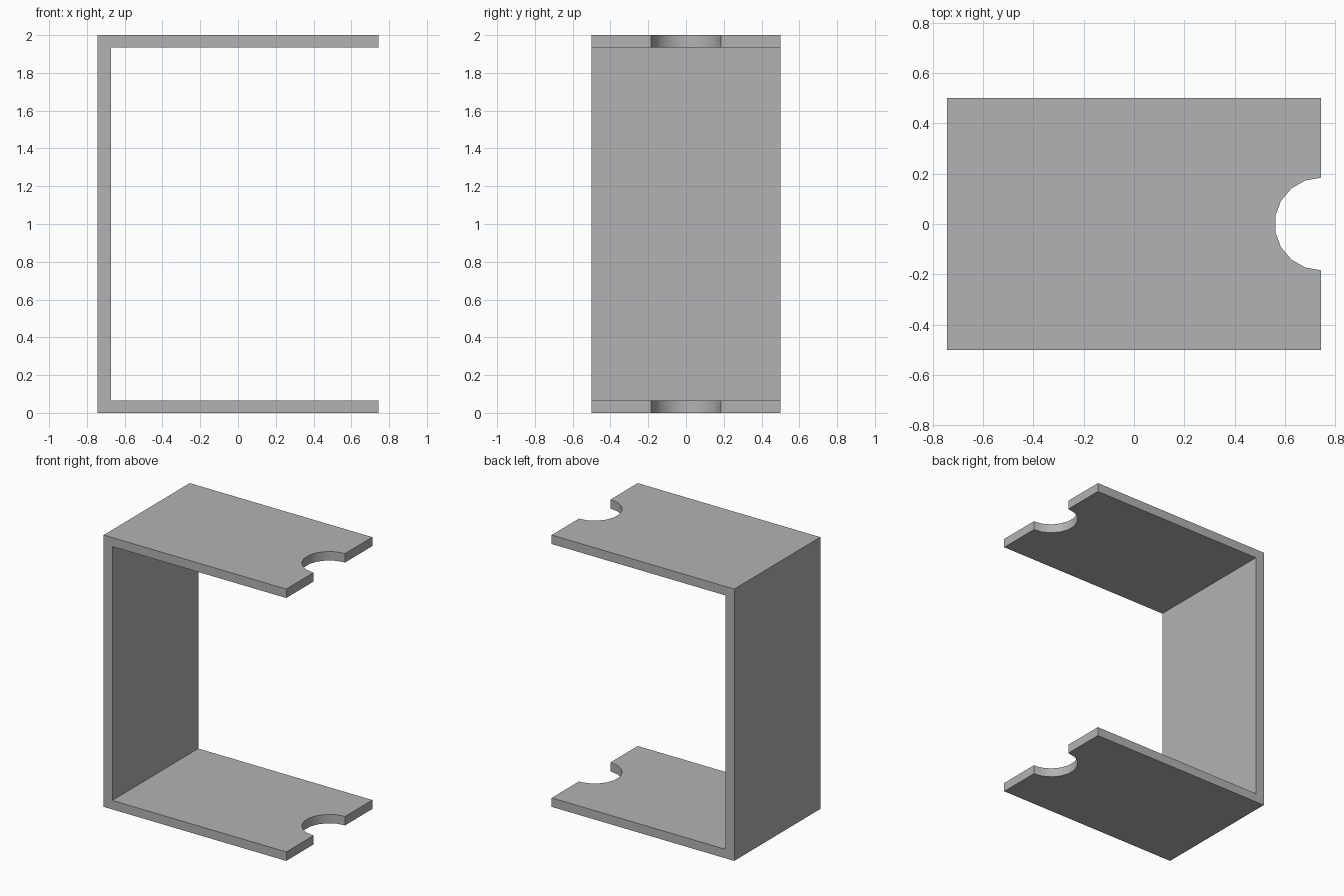
import bpy
import bmesh
from mathutils import Matrix, Vector

cube = bpy.data.objects.get("Cube")
if cube:
    bpy.data.objects.remove(cube, do_unlink=True)

HALF_X, HALF_Y, HEIGHT = 0.743, 0.5, 2.0
WALL, PLATE = 0.07, 0.066
NOTCH_RADIUS = 0.184

# Plain grey material
grey = bpy.data.materials.new("plain grey")
grey.use_nodes = True
colour = (0.45, 0.45, 0.45, 1)
grey.diffuse_color = colour
grey.node_tree.nodes["Principled BSDF"].inputs["Base Color"].default_value = colour


def add_object(name, bm):
    bmesh.ops.recalc_face_normals(bm, faces=bm.faces)
    mesh = bpy.data.meshes.new(name)
    bm.to_mesh(mesh)
    bm.free()
    mesh.materials.append(grey)
    obj = bpy.data.objects.new(name, mesh)
    bpy.context.collection.objects.link(obj)
    return obj


# Bracket: C-shaped profile extruded from front to back
inner = WALL - HALF_X
profile = [(-HALF_X, 0), (HALF_X, 0), (HALF_X, PLATE), (inner, PLATE),
           (inner, HEIGHT - PLATE), (HALF_X, HEIGHT - PLATE),
           (HALF_X, HEIGHT), (-HALF_X, HEIGHT)]
bm = bmesh.new()
face = bm.faces.new([bm.verts.new((x, -HALF_Y, z)) for x, z in profile])
new = bmesh.ops.extrude_face_region(bm, geom=[face])["geom"]
bmesh.ops.translate(bm, vec=Vector((0, 2 * HALF_Y, 0)),
                    verts=[v for v in new if isinstance(v, bmesh.types.BMVert)])
bracket = add_object("bracket", bm)

# Round notches through the open ends of both plates
bm = bmesh.new()
bmesh.ops.create_cone(bm, cap_ends=True, segments=18, radius1=NOTCH_RADIUS,
                      radius2=NOTCH_RADIUS, depth=HEIGHT + 1,
                      matrix=Matrix.Translation((HALF_X, 0, HEIGHT / 2)))
cutter = add_object("notch_cutter", bm)
cutter.hide_render = True

cut = bracket.modifiers.new("notches", "BOOLEAN")
cut.operation = "DIFFERENCE"
cut.solver = "EXACT"
cut.object = cutter
bpy.ops.object.select_all(action="DESELECT")
bpy.context.view_layer.objects.active = bracket
bracket.select_set(True)
bpy.ops.object.modifier_apply(modifier=cut.name)
bpy.data.objects.remove(cutter, do_unlink=True)

# Smooth notch walls, sharp plate edges
bpy.ops.object.shade_smooth_by_angle()
